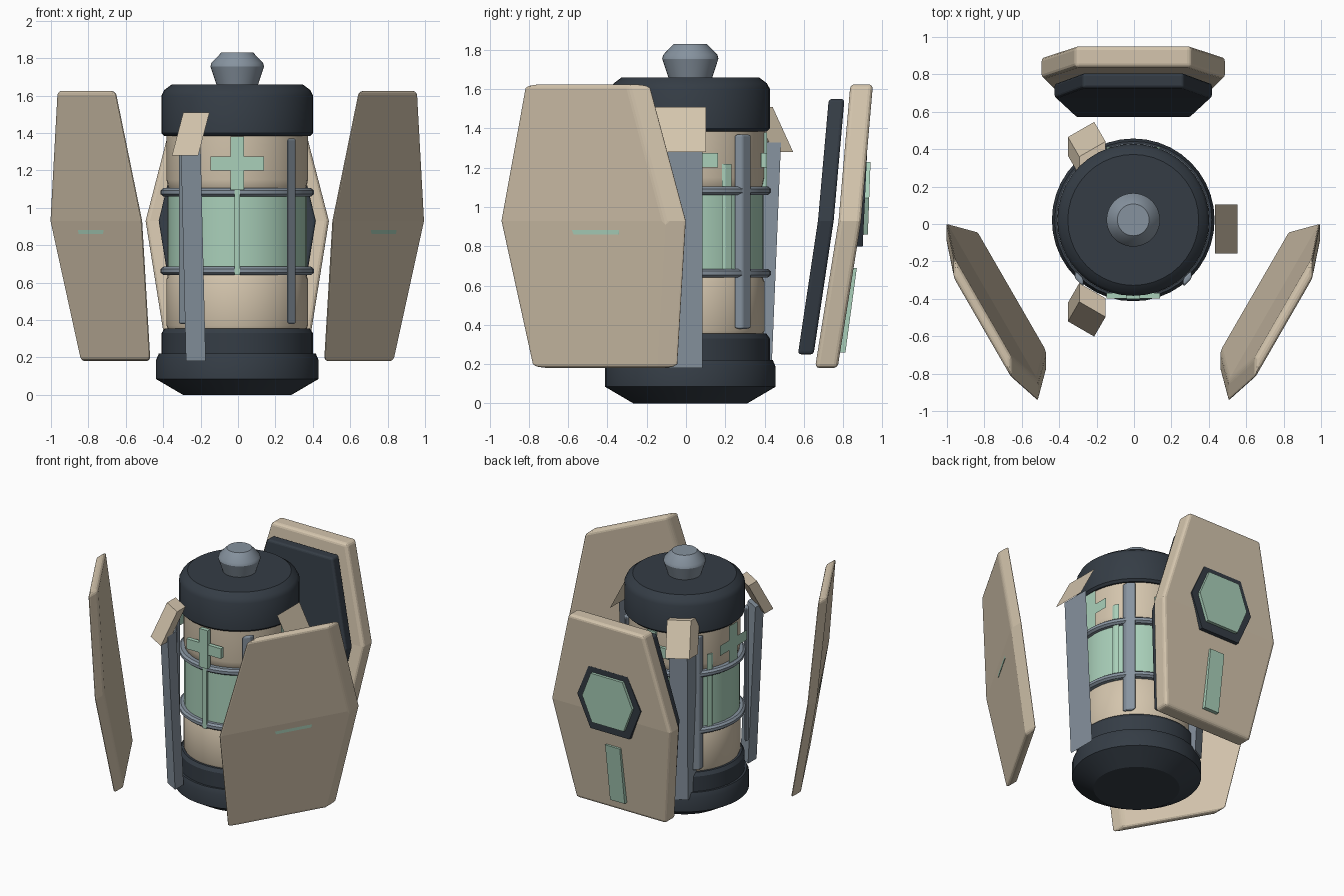
import bpy
import bmesh
from math import radians, cos, sin, tau
from mathutils import Vector

cube = bpy.data.objects.get("Cube")
if cube:
    bpy.data.objects.remove(cube, do_unlink=True)

CENTRE = Vector((-0.004, 0.022, 0))


def material(name, rgb):
    mat = bpy.data.materials.new(name)
    mat.use_nodes = True
    mat.diffuse_color = (*rgb, 1)
    mat.node_tree.nodes["Principled BSDF"].inputs["Base Color"].default_value = (*rgb, 1)
    return mat


BEIGE = material("beige", (0.66, 0.56, 0.42))
DARK = material("dark slate", (0.035, 0.046, 0.06))
GREY = material("blue grey", (0.24, 0.29, 0.345))
GREEN = material("mint green", (0.40, 0.63, 0.49))


def make_object(name, bm, mat, smooth=False):
    bmesh.ops.recalc_face_normals(bm, faces=bm.faces)
    mesh = bpy.data.meshes.new(name)
    bm.to_mesh(mesh)
    bm.free()
    mesh.materials.append(mat)
    obj = bpy.data.objects.new(name, mesh)
    bpy.context.collection.objects.link(obj)
    if smooth:
        bpy.ops.object.select_all(action="DESELECT")
        obj.select_set(True)
        bpy.context.view_layer.objects.active = obj
        bpy.ops.object.shade_smooth_by_angle(angle=radians(30))
    return obj


def lathe(name, profile, mat, sides=40):
    """Solid of revolution from (radius, height) points."""
    bm = bmesh.new()
    rings = []
    for r, z in profile:
        rings.append([bm.verts.new(CENTRE + Vector((r * cos(tau * i / sides), r * sin(tau * i / sides), z)))
                      for i in range(sides)])
    for low, high in zip(rings, rings[1:]):
        for i in range(sides):
            j = (i + 1) % sides
            bm.faces.new((low[i], low[j], high[j], high[i]))
    bm.faces.new(rings[0])
    bm.faces.new(rings[-1])
    return make_object(name, bm, mat, smooth=True)


def plate(name, rows, angle, depth, mat, bevel=0.0):
    """Upright sheet of (height, half width, radius) rows, thickened towards the front."""
    a = radians(angle)
    out = Vector((cos(a), sin(a), 0))
    side = Vector((-sin(a), cos(a), 0))
    bm = bmesh.new()
    pairs = [[bm.verts.new(CENTRE + out * r + side * s * w + Vector((0, 0, z))) for s in (-1, 1)]
             for z, w, r in rows]
    for low, high in zip(pairs, pairs[1:]):
        bm.faces.new((low[0], low[1], high[1], high[0]))
    extruded = bmesh.ops.extrude_face_region(bm, geom=bm.faces[:], use_keep_orig=True)
    moved = [g for g in extruded["geom"] if isinstance(g, bmesh.types.BMVert)]
    bmesh.ops.translate(bm, verts=moved, vec=(0, -depth, 0))
    obj = make_object(name, bm, mat)
    if bevel:
        mod = obj.modifiers.new("bevel", "BEVEL")
        mod.width = bevel
        mod.segments = 3
        mod.limit_method = "ANGLE"
    return obj


# Canister stack
lathe("base", [(0.29, 0), (0.435, 0.085), (0.435, 0.185), (0.42, 0.22)], DARK)
lathe("lower_collar", [(0.405, 0.21), (0.405, 0.33), (0.388, 0.355)], DARK)
lathe("lower_body", [(0.37, 0.35), (0.378, 0.37), (0.378, 0.62), (0.36, 0.66)], BEIGE)
lathe("glass_band", [(0.372, 0.655), (0.372, 1.09)], GREEN)
lathe("upper_body", [(0.35, 1.08), (0.37, 1.11), (0.378, 1.15), (0.378, 1.40)], BEIGE)
lathe("cap", [(0.39, 1.385), (0.406, 1.40), (0.406, 1.60), (0.39, 1.63), (0.35, 1.66)], DARK)
lathe("cap_knob", [(0.11, 1.655), (0.143, 1.755), (0.138, 1.775), (0.085, 1.83)], GREY)

# Clamp rings
for label, height in (("lower", 0.663), ("upper", 1.083)):
    lathe(label + "_ring", [(0.365, height - 0.022), (0.395, height - 0.022), (0.41, height - 0.01),
                            (0.41, height + 0.01), (0.395, height + 0.022), (0.365, height + 0.022)], GREY)

# Vertical cage bars
for i in range(4):
    plate(f"cage_bar_{i + 1}", [(0.38, 0.032, 0.41), (1.37, 0.032, 0.41)],
          45 + 90 * i, 0.045, GREY, bevel=0.01)

# Crosses around the upper body
for i in range(4):
    angle = 90 * i
    plate(f"cross_upright_{i + 1}", [(1.095, 0.035, 0.39), (1.38, 0.035, 0.39)], angle, 0.032, GREEN)
    plate(f"cross_arm_{i + 1}", [(1.2, 0.142, 0.39), (1.275, 0.142, 0.39)], angle, 0.031, GREEN)

# Narrow light strips
for angle in (30, 150, 270):
    plate(f"light_strip_{angle}", [(0.64, 0.016, 0.39), (1.22, 0.016, 0.39)], angle, 0.02, GREEN)

# Support posts with sloping hoods
for angle in (0, 120, 240):
    plate(f"support_post_{angle}", [(0.18, 0.061, 0.443), (1.33, 0.061, 0.498)], angle, 0.1, GREY)
    plate(f"post_hood_{angle}", [(1.28, 0.081, 0.558), (1.51, 0.081, 0.437)], angle, 0.1, BEIGE)

# Floating shield panels with badges and stripes
for label, angle in (("back", 90), ("left", 330), ("right", 210)):
    plate(label + "_shield", [(0.18, 0.37, 0.75), (0.93, 0.49, 0.87), (1.625, 0.31, 0.93)],
          angle, 0.115, BEIGE, bevel=0.022)
    plate(label + "_badge_frame", [(0.80, 0.16, 0.878), (1.035, 0.26, 0.889), (1.27, 0.16, 0.90)],
          angle, 0.04, DARK)
    plate(label + "_badge", [(0.86, 0.13, 0.904), (1.045, 0.205, 0.911), (1.23, 0.13, 0.918)],
          angle, 0.03, GREEN)
    plate(label + "_stripe", [(0.26, 0.06, 0.79), (0.69, 0.06, 0.848)], angle, 0.05, GREEN)

# Dark liner inside the back shield
plate("back_liner", [(0.25, 0.31, 0.628), (0.93, 0.42, 0.73), (1.55, 0.27, 0.785)],
      90, 0.08, DARK, bevel=0.015)
